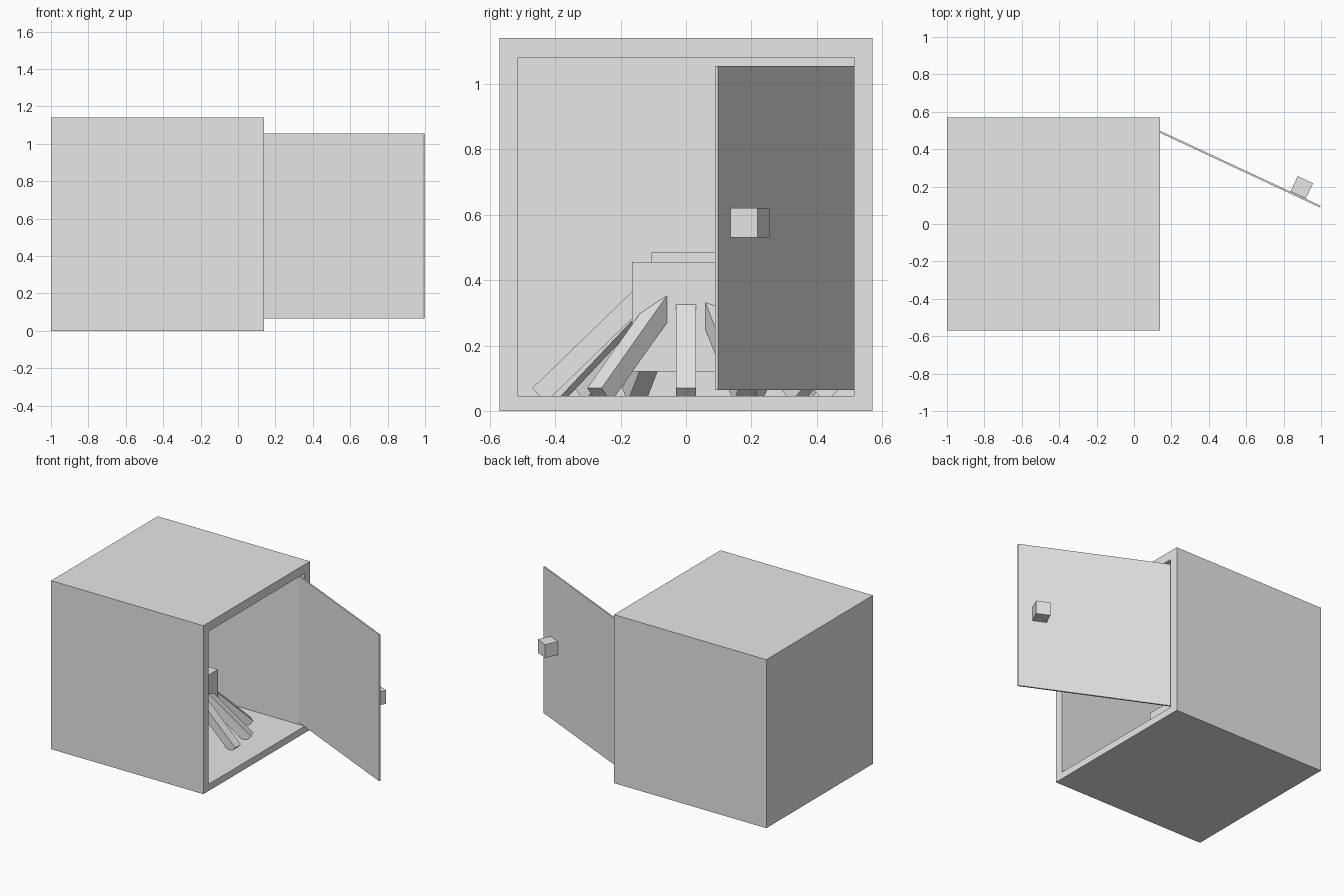
import bpy
import bmesh
from math import radians, cos, sin
from mathutils import Vector, Matrix

old = bpy.data.objects.get("Cube")
if old:
    bpy.data.objects.remove(old, do_unlink=True)

# One plain grey for every part
grey = bpy.data.materials.new("plain_grey")
grey.use_nodes = True
grey.diffuse_color = (0.8, 0.8, 0.8, 1)
grey.node_tree.nodes["Principled BSDF"].inputs["Base Color"].default_value = (0.8, 0.8, 0.8, 1)


def finish(name, bm):
    mesh = bpy.data.meshes.new(name)
    bm.normal_update()
    bm.to_mesh(mesh)
    bm.free()
    mesh.materials.append(grey)
    obj = bpy.data.objects.new(name, mesh)
    bpy.context.collection.objects.link(obj)
    return obj


def box(name, center, size, rotation=Matrix()):
    bm = bmesh.new()
    matrix = Matrix.Translation(center) @ rotation @ Matrix.Diagonal((*size, 1))
    bmesh.ops.create_cube(bm, size=1, matrix=matrix)
    return finish(name, bm)


# Cabinet: solid cube with its +x face inset and pushed in
CENTER_X, SIDE = -0.43, 1.14
bm = bmesh.new()
bmesh.ops.create_cube(bm, size=SIDE, matrix=Matrix.Translation((CENTER_X, 0, SIDE / 2)))
bm.normal_update()
opening = next(f for f in bm.faces if f.normal.x > 0.9)
bmesh.ops.inset_individual(bm, faces=[opening], thickness=0.06)
for v in opening.verts:
    v.co.y = 0.513 if v.co.y > 0 else -0.513
    v.co.z = 1.08 if v.co.z > 0.5 else 0.046
pushed = bmesh.ops.extrude_face_region(bm, geom=[opening])
bmesh.ops.translate(bm, vec=(-1.08, 0, 0),
                    verts=[g for g in pushed["geom"] if isinstance(g, bmesh.types.BMVert)])
if opening.is_valid:
    bm.faces.remove(opening)
finish("cabinet", bm)

# Open door, hinged at the back edge of the opening
hinge, free_edge = Vector((0.1, 0.511, 0.56)), Vector((0.996, 0.093, 0.56))
along = free_edge - hinge
turn = along.to_track_quat('X', 'Z').to_matrix().to_4x4()
box("door", (hinge + free_edge) / 2, (along.length, 0.01, 0.99), turn)
box("door_knob", (0.897, 0.196, 0.575), (0.09, 0.09, 0.09), turn)

# Creature body and cap inside the cabinet
box("body", (CENTER_X, 0, 0.288), (0.33, 0.33, 0.335))
box("body_cap", (CENTER_X, 0, 0.465), (0.21, 0.21, 0.04))

# Splayed legs: direction of the toe and heading of the leg, in degrees
LENGTH, THICK = 0.45, 0.06
legs = [(0, 0), (25, 22), (54, 52), (90, 90), (122, 122), (150, 150), (180, 180),
        (202, 202), (224, 224), (246, 246), (270, 270), (-38, -43)]
for i, (toe, heading) in enumerate(legs):
    reach = 0.43 + 0.04 * abs(sin(radians(toe)))
    tip = Vector((CENTER_X + reach * cos(radians(toe)), reach * sin(radians(toe)), 0.07))
    slope = Matrix.Rotation(radians(heading), 4, 'Z') @ Matrix.Rotation(radians(44), 4, 'Y')
    middle = tip + slope @ Vector((-LENGTH / 2, 0, -THICK / 2))
    box(f"leg_{i + 1}", middle, (LENGTH, THICK, THICK), slope)
